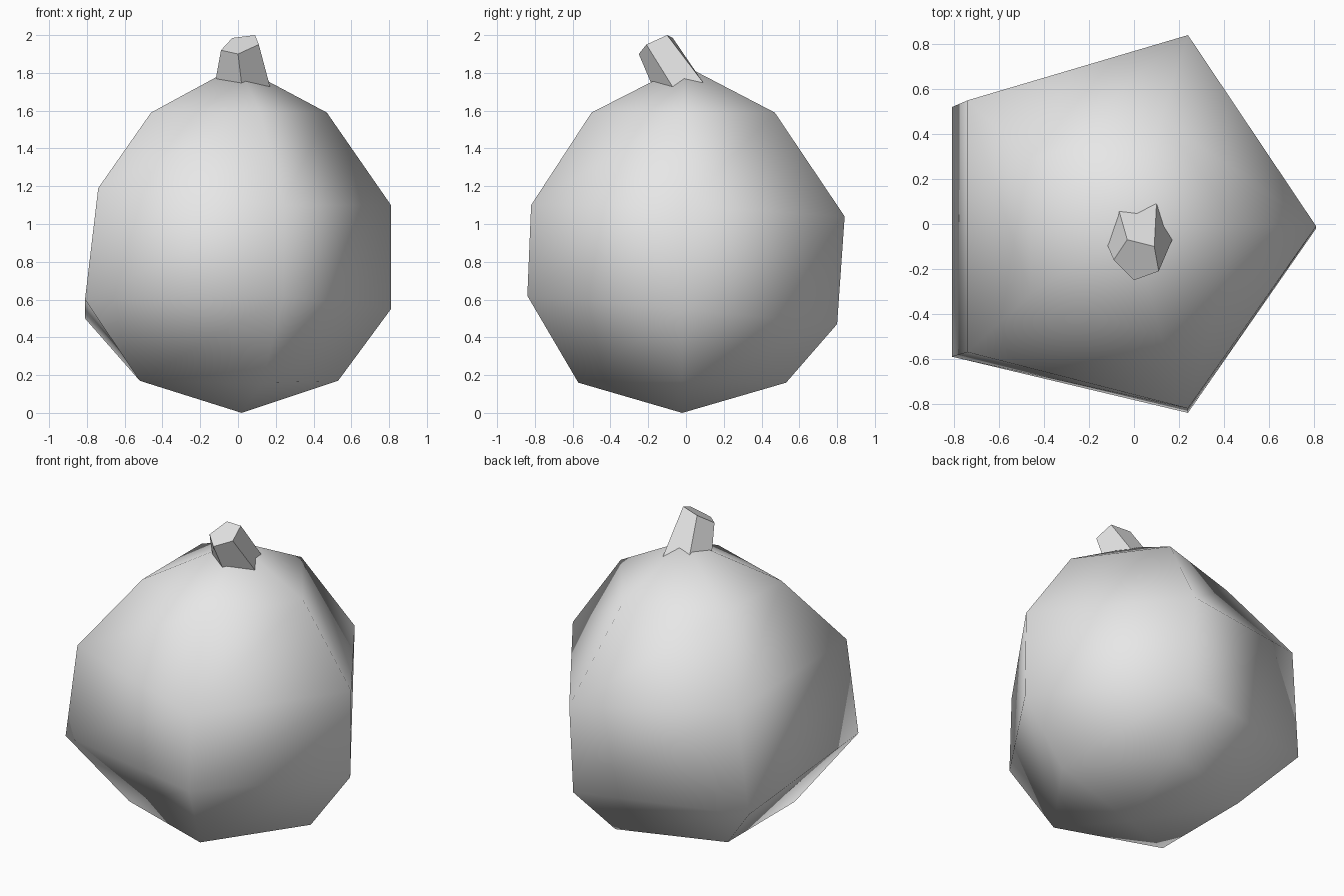
import bpy
import bmesh

cube = bpy.data.objects.get("Cube")
if cube:
    bpy.data.objects.remove(cube, do_unlink=True)


def make_material(name, colour):
    material = bpy.data.materials.new(name)
    material.use_nodes = True
    material.diffuse_color = colour
    material.node_tree.nodes["Principled BSDF"].inputs["Base Color"].default_value = colour
    return material


def loft(name, rings, material, bottom=None, top=None, smooth=False):
    """Skin matching rings with quads and close each end with a fan or a flat cap."""
    bm = bmesh.new()
    loops = [[bm.verts.new(point) for point in ring] for ring in rings]
    for lower, upper in zip(loops, loops[1:]):
        for i in range(len(lower)):
            j = (i + 1) % len(lower)
            bm.faces.new((lower[i], lower[j], upper[j], upper[i]))
    for loop, tip in ((loops[0], bottom), (loops[-1], top)):
        if tip is None:
            bm.faces.new(loop)
        else:
            apex = bm.verts.new(tip)
            for i, vert in enumerate(loop):
                bm.faces.new((vert, loop[(i + 1) % len(loop)], apex))
    bmesh.ops.recalc_face_normals(bm, faces=bm.faces[:])
    for face in bm.faces:
        face.smooth = smooth
    mesh = bpy.data.meshes.new(name)
    bm.to_mesh(mesh)
    bm.free()
    mesh.materials.append(material)
    obj = bpy.data.objects.new(name, mesh)
    bpy.context.collection.objects.link(obj)
    return obj


grey = make_material("light grey", (0.8, 0.8, 0.8, 1.0))

# Fruit body: five-sided rings, corners counter-clockwise from +x
base_ring = [(.53, -.02, .17), (.13, .53, .16), (-.52, .32, .17), (-.52, -.36, .17), (.13, -.57, .16)]
belly_ring = [(.81, -.02, .55), (.24, .80, .47), (-.81, .52, .50), (-.81, -.59, .60), (.24, -.84, .62)]
chest_ring = [(.81, -.01, .1 + 1), (.24, .84, 1.04), (-.74, .55, 1.16), (-.74, -.57, 1.19), (.24, -.82, 1.1)]
shoulder_ring = [(.47, -.01, 1.59), (.12, .47, 1.59), (-.46, .29, 1.59), (-.46, -.31, 1.59), (.12, -.5, 1.59)]
loft("fruit_body", [base_ring, belly_ring, chest_ring, shoulder_ring], grey,
     bottom=(.02, -.02, 0), top=(0, -.01, 1.84), smooth=True)

# Stem: tapered, leaning forward, with a slanted cut end
stem_foot = [(.17, -.07, 1.725), (.1, .09, 1.75), (-.07, .07, 1.77), (-.12, -.09, 1.755), (.02, -.18, 1.735)]
stem_end = [(.11, -.21, 1.95), (.09, -.1, 2), (-.03, -.07, 1.985), (-.09, -.16, 1.92), (0, -.25, 1.9)]
loft("stem", [stem_foot, stem_end], grey)
